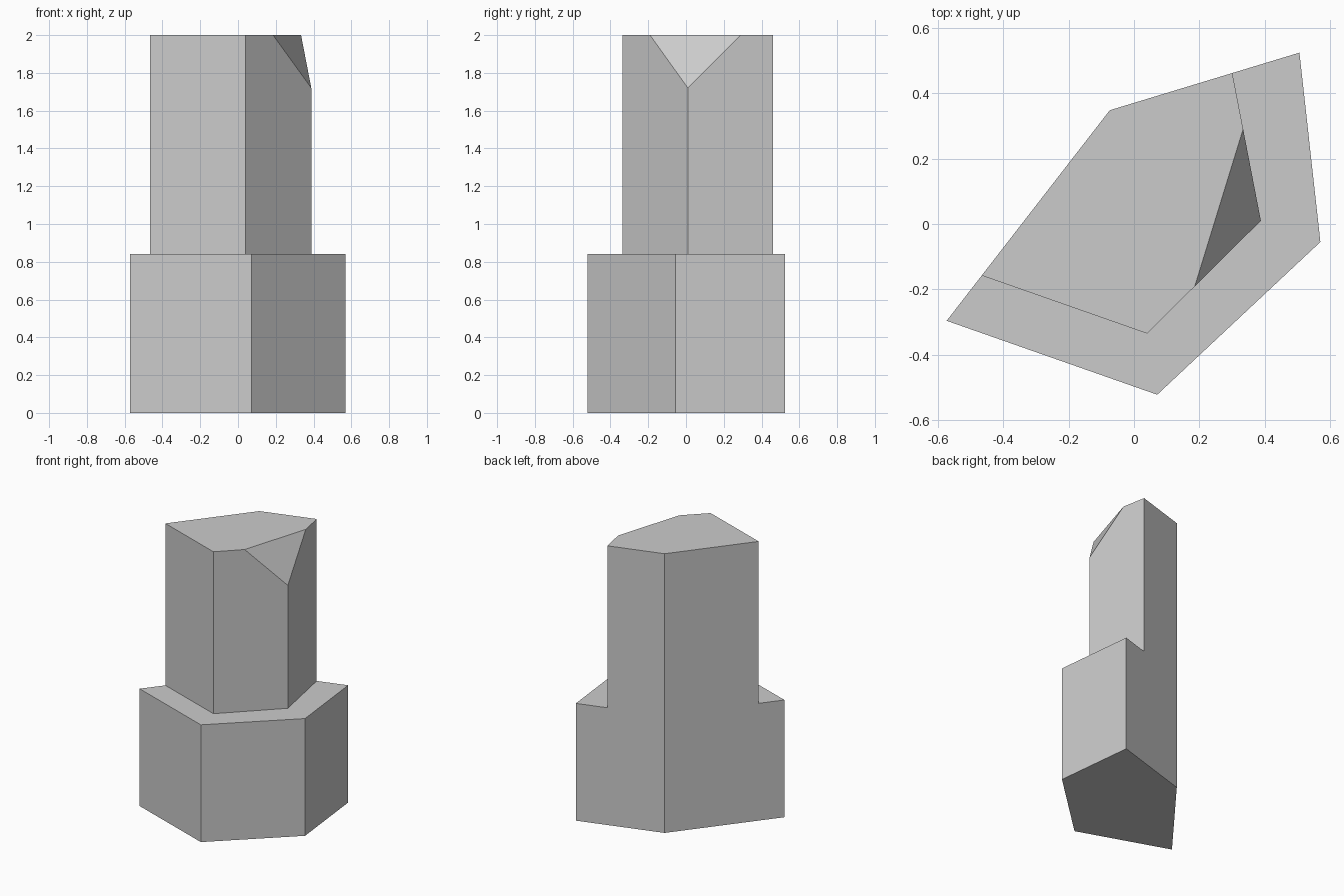
import bpy
import bmesh
from mathutils import Vector

cube = bpy.data.objects.get("Cube")
if cube:
    bpy.data.objects.remove(cube, do_unlink=True)

LEDGE, TOP = 0.84, 2.0

# Footprints, counter-clockwise; the upper block shares the back walls
base = [Vector(p) for p in ((-0.573, -0.296), (0.071, -0.522), (0.57, -0.055),
                            (0.506, 0.524), (-0.074, 0.348))]
back = base[4]
upper = [base[0].lerp(back, 0.215), Vector((0.04, -0.335)),
         Vector((0.388, 0.01)), base[3].lerp(back, 0.354), back]

bm = bmesh.new()


def ring(points, z):
    return [bm.verts.new((p.x, p.y, z)) for p in points]


floor = ring(base, 0)
rim = ring(base[:4], LEDGE)
foot = ring(upper[:4], LEDGE)
roof = ring(upper, TOP)

# Underside, roof and the step between the two blocks
bm.faces.new(floor[::-1])
bm.faces.new(roof)
bm.faces.new(rim + foot[::-1])

# Front and side walls of both blocks
for i in range(3):
    bm.faces.new((floor[i], floor[i + 1], rim[i + 1], rim[i]))
    bm.faces.new((foot[i], foot[i + 1], roof[i + 1], roof[i]))

# Stepped back walls running the full height
bm.faces.new((floor[3], floor[4], roof[4], roof[3], foot[3], rim[3]))
bm.faces.new((floor[4], floor[0], rim[0], foot[0], roof[0], roof[4]))

# Slice off the top corner of the upper block
a = Vector((0.185, -0.193, TOP))
b = Vector((0.333, 0.288, TOP))
corner = Vector((0.388, 0.01, 1.72))
normal = (b - a).cross(corner - a).normalized()
if normal.x < 0:
    normal.negate()
cut = bmesh.ops.bisect_plane(bm, geom=bm.verts[:] + bm.edges[:] + bm.faces[:],
                             dist=0.001, plane_co=a, plane_no=normal,
                             clear_outer=True)
bmesh.ops.holes_fill(bm, edges=[e for e in bm.edges if e.is_boundary])
bmesh.ops.recalc_face_normals(bm, faces=bm.faces[:])

mesh = bpy.data.meshes.new("stepped_tower")
bm.to_mesh(mesh)
bm.free()
tower = bpy.data.objects.new("stepped_tower", mesh)
bpy.context.collection.objects.link(tower)

# Plain grey surface
grey = bpy.data.materials.new("light_grey")
grey.use_nodes = True
colour = (0.6, 0.6, 0.6, 1)
grey.diffuse_color = colour
grey.node_tree.nodes["Principled BSDF"].inputs["Base Color"].default_value = colour
mesh.materials.append(grey)
